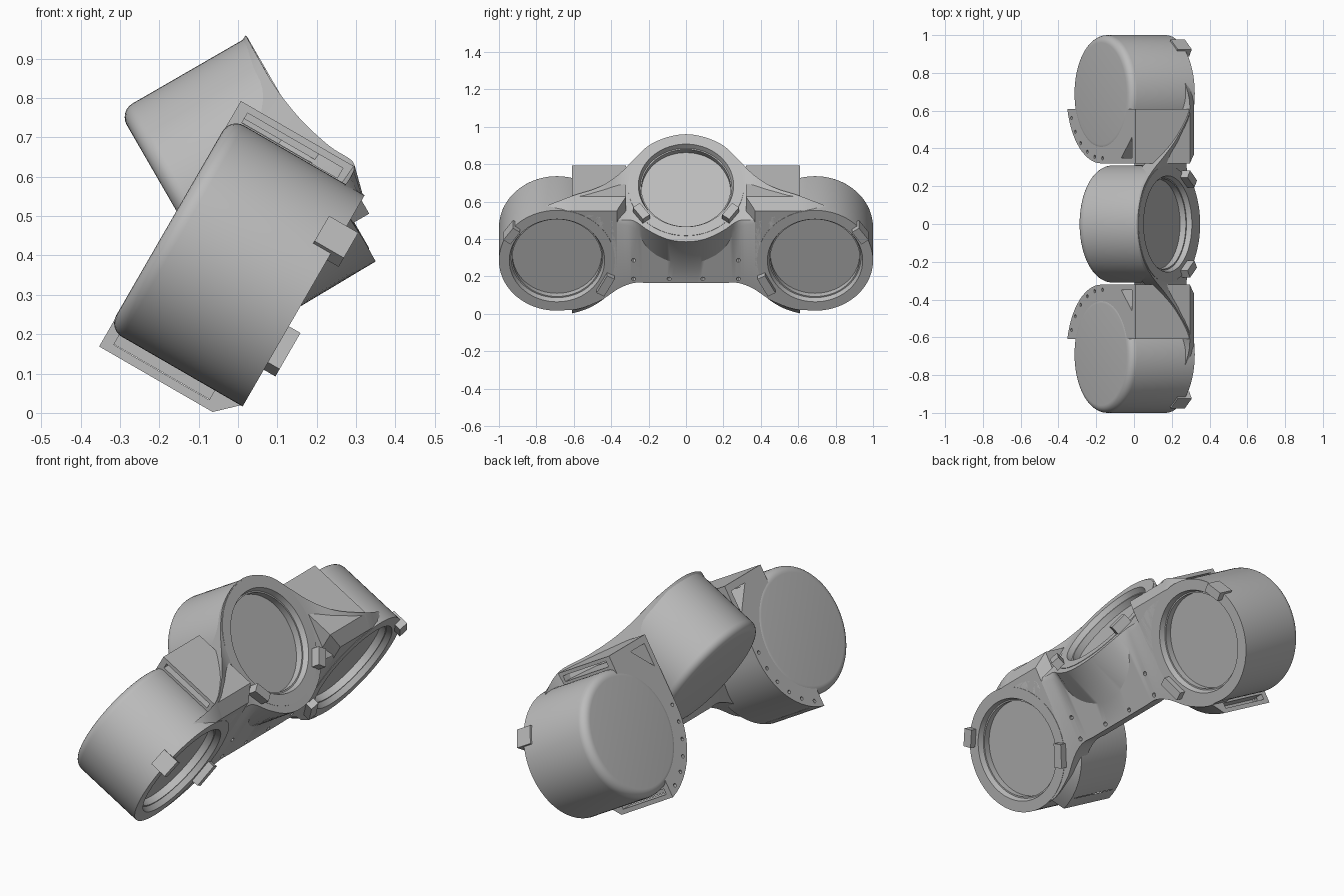
import bpy, bmesh
from math import sin, cos, pi, radians, sqrt
from mathutils import Matrix, Vector

if "Cube" in bpy.data.objects:
    bpy.data.objects.remove(bpy.data.objects["Cube"], do_unlink=True)

grey = bpy.data.materials.new("housing_grey")
grey.use_nodes = True
grey.diffuse_color = (0.5, 0.5, 0.5, 1)
grey.node_tree.nodes["Principled BSDF"].inputs["Base Color"].default_value = (0.5, 0.5, 0.5, 1)


def tilted(degrees):
    """Frame with local x along world y and local z along a tilted cup axis."""
    a = radians(degrees)
    u, v = Vector((cos(a), 0, sin(a))), Vector((-sin(a), 0, cos(a)))
    return Matrix((Vector((0, 1, 0)), v, u)).transposed()


SIDE, MIDDLE = tilted(-30), tilted(30)
WORLD = Matrix.Identity(3)
SIDE_Y, SIDE_V = 0.69, 0.33
MID_V, MID_U = 0.505, 0.496


def loft(name, frame, rings):
    """Skin closed rings of points and cap both ends."""
    bm = bmesh.new()
    rows = [[bm.verts.new(frame @ Vector(p)) for p in ring] for ring in rings]
    n = len(rows[0])
    for a, b in zip(rows, rows[1:]):
        for i in range(n):
            j = (i + 1) % n
            bm.faces.new((a[i], a[j], b[j], b[i]))
    bm.faces.new(rows[0])
    bm.faces.new(rows[-1])
    bmesh.ops.recalc_face_normals(bm, faces=bm.faces)
    mesh = bpy.data.meshes.new(name)
    bm.to_mesh(mesh)
    bm.free()
    mesh.materials.append(grey)
    obj = bpy.data.objects.new(name, mesh)
    bpy.context.collection.objects.link(obj)
    return obj


def circle(cx, cy, r, u, n=72):
    return [(cx + r * cos(2 * pi * i / n), cy + r * sin(2 * pi * i / n), u) for i in range(n)]


def prism(name, frame, outline, low, high):
    return loft(name, frame, [[(x, y, u) for x, y in outline] for u in (low, high)])


def rod(frame, cx, cy, r, low, high, n=72):
    return loft("cutter", frame, [circle(cx, cy, r, low, n), circle(cx, cy, r, high, n)])


def rect(x0, x1, y0, y1):
    return [(x0, y0), (x1, y0), (x1, y1), (x0, y1)]


def cut(target, cutters):
    bpy.context.view_layer.objects.active = target
    for c in cutters:
        c.hide_render = True
        mod = target.modifiers.new("cut", "BOOLEAN")
        mod.operation, mod.solver, mod.object = "DIFFERENCE", "EXACT", c
        bpy.ops.object.modifier_apply(modifier=mod.name)
        bpy.data.objects.remove(c, do_unlink=True)


def smooth(obj):
    bpy.ops.object.select_all(action="DESELECT")
    obj.select_set(True)
    bpy.context.view_layer.objects.active = obj
    bpy.ops.object.shade_smooth_by_angle(angle=radians(30))


def cup(name, frame, cx, cy, front, depth):
    """Round can with a filleted back and a stepped recess in front."""
    r, f = 0.31, 0.04
    profile = [(r - f + f * sin(t * pi / 12), f - depth - f * cos(t * pi / 12)) for t in range(7)]
    profile += [(r, 0.002), (0.255, 0.002), (0.245, -0.025), (0.238, -0.025), (0.238, -0.06)]
    smooth(loft(name, frame, [circle(cx, cy, q, front + u) for q, u in profile]))


def recess(frame, cx, cy, front):
    return rod(frame, cx, cy, 0.256, front - 0.15, front + 0.3)


def tab(name, frame, cx, cy, degrees, length, front, side):
    """Small clip standing on the rim, long along the tangent."""
    a = radians(degrees)
    pts = []
    for p, q in rect(0.272, 0.318, -length / 2, length / 2):
        pts.append((side * (cx + p * cos(a) - q * sin(a)), cy + p * sin(a) + q * cos(a)))
    prism(name, frame, pts, front - 0.05, front + 0.036)


# Cups
cup("middle_cup", MIDDLE, 0, MID_V, MID_U, 0.375)
for s, word in ((1, "back"), (-1, "front")):
    cup(word + "_cup", SIDE, s * SIDE_Y, SIDE_V, 0, 0.392)

# Body: sections along y, with rim top, rim bottom, neck and plate edge
KEYS = [
    (0, .02, .96, .35, .385, .31, .19),
    (.1, .028, .944, .342, .399, .33, .19),
    (.2, .053, .899, .316, .445, .4, .19),
    (.28, .097, .824, .282, .497, .53, .19),
    (.36, .16, .745, .28, .505, .555, .155),
    (.46, .23, .68, .305, .54, .6, .08),
    (.61, .296, .63, .318, .551, .61, .024),
    (.82, .25, .548, .3, .52, .57, .06),
]
KEYS = [(-k[0],) + k[1:] for k in KEYS[:0:-1]] + KEYS


def slope(i, c):
    a, b = KEYS[max(i - 1, 0)], KEYS[min(i + 1, len(KEYS) - 1)]
    return (b[c] - a[c]) / (b[0] - a[0])


def section(i, t):
    """Ring at fraction t between two key sections, by cubic blending."""
    a, b = KEYS[i], KEYS[i + 1]
    w = b[0] - a[0]
    y = a[0] + w * t
    k = []
    for c in range(1, len(a)):
        d = b[c] - a[c]
        m, n = slope(i, c) * w - d, d - slope(i + 1, c) * w
        k.append(a[c] + d * t + t * (1 - t) * (m * (1 - t) + n * t))
    tx, tz, bx, bz, neck, edge = k
    low = [SIDE @ Vector((y, v, u)) for v, u in ((neck, 0), (edge, 0), (edge, -0.1))]
    return [(tx, y, tz), (bx, y, bz)] + low + [(tx - 0.07, y, tz - 0.1)]


STEPS = 5
rings = [section(i, j / STEPS) for i in range(len(KEYS) - 1) for j in range(STEPS)]
rings.append(section(len(KEYS) - 2, 1))
body = loft("body", WORLD, rings)
holes = [recess(SIDE, s * SIDE_Y, SIDE_V, 0) for s in (1, -1)]
holes.append(recess(MIDDLE, 0, MID_V, MID_U))
for s in (1, -1):
    for y, v in ((0.28, 0.33), (0.28, 0.215), (0.09, 0.215)):
        holes.append(rod(SIDE, s * y, v, 0.011, -0.03, 0.02, 12))
cut(body, holes)
smooth(body)

# Brackets: square upper corner, round lower edge, chamfered front
END, TOP, R = 0.61, 0.69, 0.369
for s, word in ((1, "back"), (-1, "front")):
    outline = [(END, TOP), (SIDE_Y - R, TOP)]
    for i in range(17):
        a = pi + radians(77.5) * i / 16
        outline.append((SIDE_Y + R * cos(a), SIDE_V + R * sin(a)))
    face = [(END - (END - y) * 0.83, SIDE_V + (v - SIDE_V) * 0.85) for y, v in outline]
    bracket = loft(word + "_bracket", SIDE, [
        [(s * y, v, u) for y, v in pts]
        for pts, u in ((outline, -0.39), (outline, -0.057), (face, 0))])
    holes = [recess(SIDE, s * SIDE_Y, SIDE_V, 0)]
    # End slots beside the cup
    for y, v0, v1 in ((0.45, 0.643, 0.672), (0.54, -0.008, 0.02)):
        holes.append(prism("cutter", SIDE, rect(s * y, s * 0.65, v0, v1), -0.36, -0.08))
    # Triangular opening and screw holes in the back
    corner = [(s * 0.35, 0.655), (s * 0.46, 0.655), (s * 0.35, 0.54)]
    holes.append(prism("cutter", SIDE, corner, -0.45, -0.1))
    for i in range(6):
        a = radians(178 + 14 * i)
        holes.append(rod(SIDE, s * (SIDE_Y + 0.342 * cos(a)), SIDE_V + 0.342 * sin(a),
                         0.009, -0.42, -0.36, 12))
    cut(bracket, holes)
    smooth(bracket)

    # Rim clips
    tab(word + "_outer_clip", SIDE, SIDE_Y, SIDE_V, 35, 0.09, 0, s)
    tab(word + "_inner_clip", SIDE, SIDE_Y, SIDE_V, 208, 0.12, 0, s)
    tab(word + "_middle_clip", MIDDLE, 0, MID_V - 0.01, -36, 0.09, MID_U + 0.01, s)
